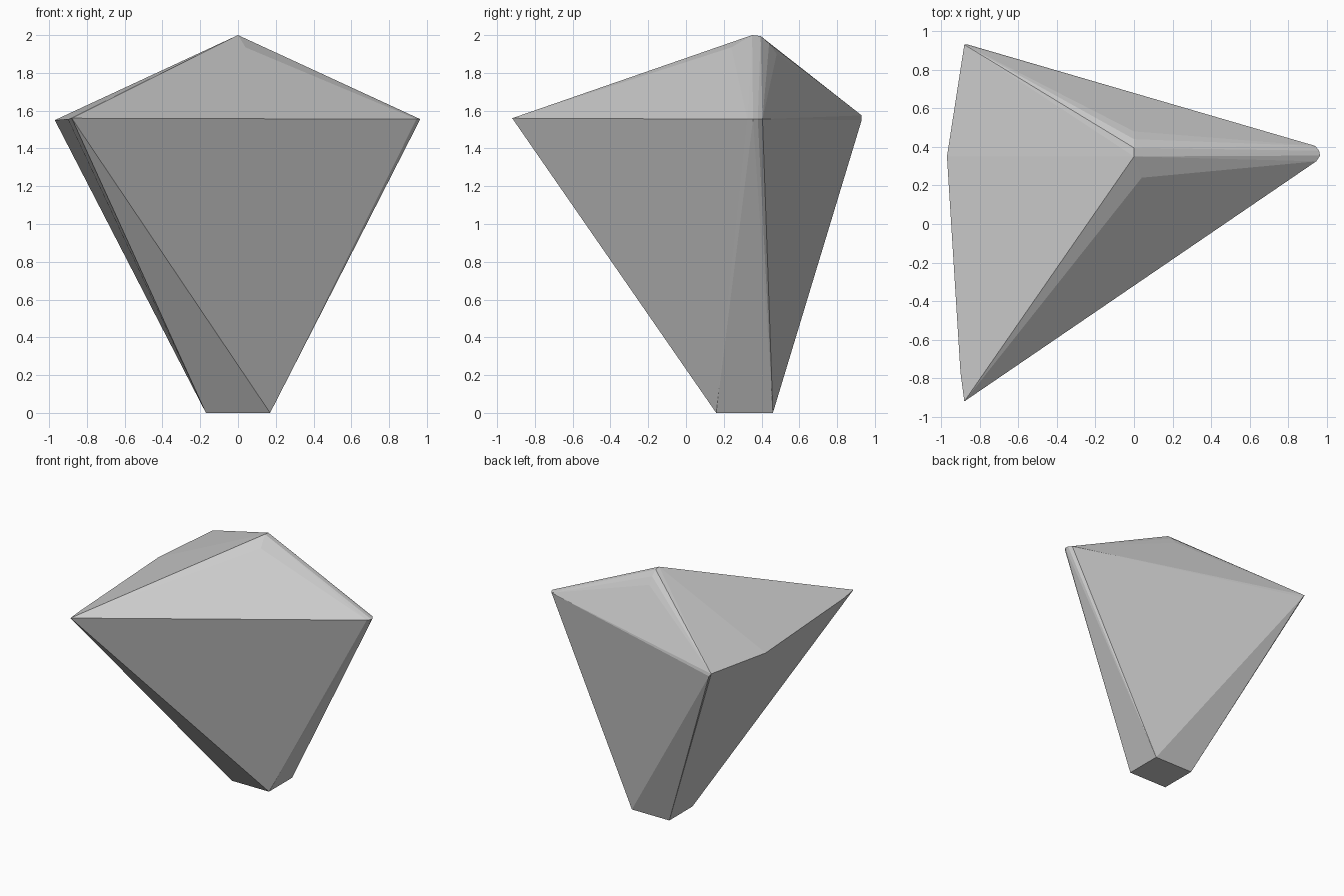
import bpy, bmesh

if "Cube" in bpy.data.objects:
    bpy.data.objects.remove(bpy.data.objects["Cube"])

grey = bpy.data.materials.new("stone grey")
grey.diffuse_color = (0.6, 0.6, 0.6, 1)
grey.use_nodes = True
grey.node_tree.nodes["Principled BSDF"].inputs["Base Color"].default_value = grey.diffuse_color

points = []
# flat rectangular foot
for x in (-0.17, 0.17):
    for y in (0.16, 0.46):
        points.append((x, y, 0))
# sharp front corner with a slight bevel on its left
points += [(-0.88, -0.92, 1.56), (-0.90, -0.77, 1.555)]
# blunt left corner and back corner
points += [(-0.97, 0.35, 1.55), (-0.88, 0.93, 1.575), (-0.86, 0.93, 1.55)]
# rounded right corner
points += [(0.945, 0.325, 1.555), (0.965, 0.355, 1.555),
           (0.96, 0.38, 1.555), (0.94, 0.405, 1.555)]
# rounded peak
points += [(0, 0.35, 2.0), (0, 0.395, 1.995), (0, 0.44, 1.955),
           (0, 0.48, 1.90), (0.04, 0.24, 1.935)]

# wrap the corners into one faceted block
bm = bmesh.new()
for p in points:
    bm.verts.new(p)
hull = bmesh.ops.convex_hull(bm, input=bm.verts[:])
loose = [v for v in bm.verts if not v.link_faces]
bmesh.ops.delete(bm, geom=loose, context='VERTS')
bmesh.ops.dissolve_limit(bm, angle_limit=0.01, verts=bm.verts[:], edges=bm.edges[:])
bmesh.ops.recalc_face_normals(bm, faces=bm.faces[:])
mesh = bpy.data.meshes.new("faceted_block")
bm.to_mesh(mesh)
bm.free()
mesh.materials.append(grey)
block = bpy.data.objects.new("faceted_block", mesh)
bpy.context.collection.objects.link(block)
